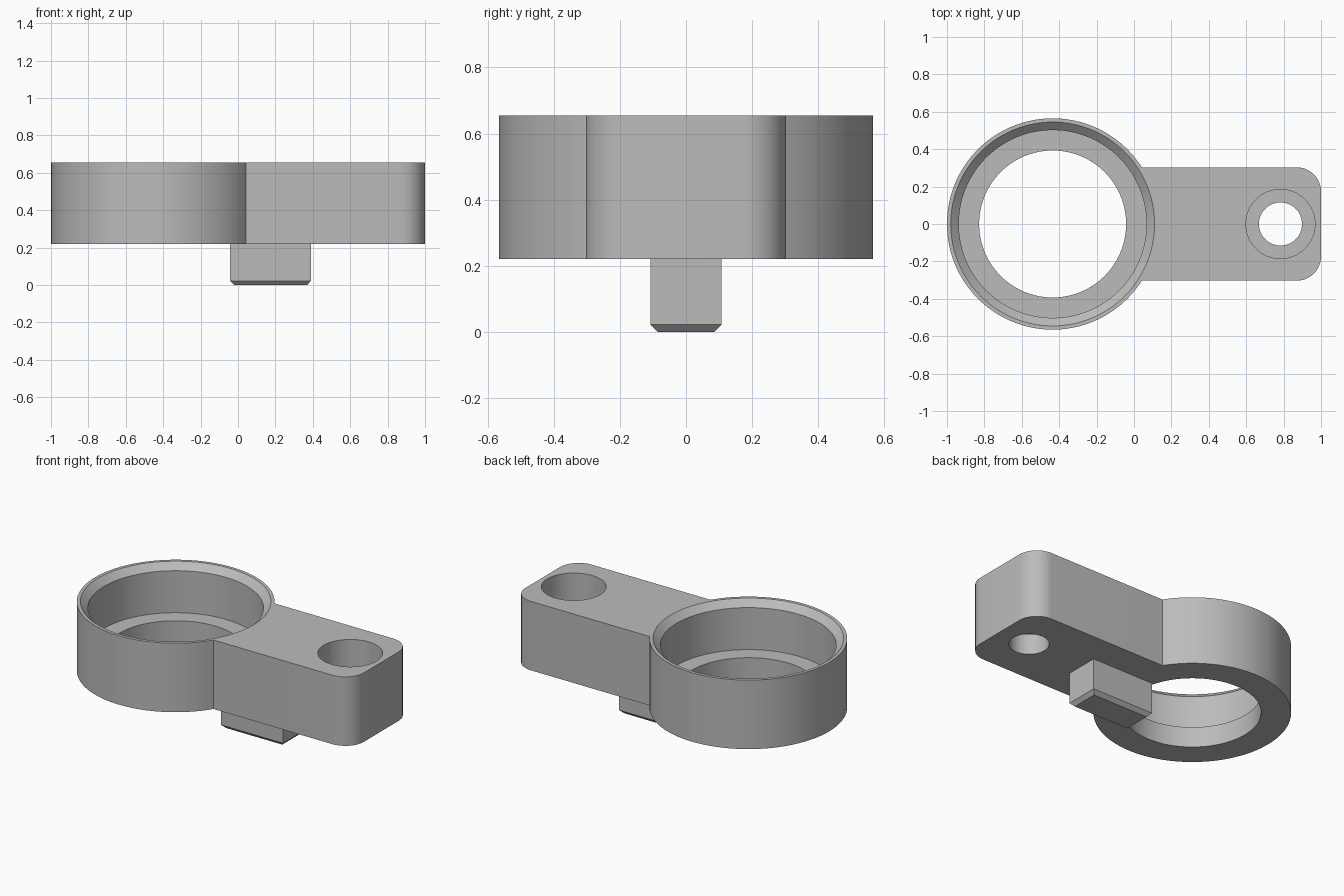
import bpy, bmesh
from math import sin, cos, pi, asin

cube = bpy.data.objects.get("Cube")
if cube:
    bpy.data.objects.remove(cube, do_unlink=True)

BOTTOM, TOP, LEDGE = 0.22, 0.655, 0.35
RING_X, RING_R = -0.435, 0.565
ARM_HALF, CORNER = 0.303, 0.13
HOLE_X = 0.783

grey = bpy.data.materials.new("plain_grey")
grey.use_nodes = True
grey.diffuse_color = (0.5, 0.5, 0.5, 1)
grey.node_tree.nodes["Principled BSDF"].inputs["Base Color"].default_value = (0.5, 0.5, 0.5, 1)


def loft(name, loops):
    """Join stacked loops of points into a closed solid."""
    bm = bmesh.new()
    rows = [[bm.verts.new(p) for p in loop] for loop in loops]
    n = len(rows[0])
    for low, high in zip(rows, rows[1:]):
        for i in range(n):
            j = (i + 1) % n
            bm.faces.new((low[i], low[j], high[j], high[i]))
    bm.faces.new(rows[0][::-1])
    bm.faces.new(rows[-1])
    bmesh.ops.recalc_face_normals(bm, faces=bm.faces)
    mesh = bpy.data.meshes.new(name)
    bm.to_mesh(mesh)
    bm.free()
    mesh.materials.append(grey)
    obj = bpy.data.objects.new(name, mesh)
    bpy.context.collection.objects.link(obj)
    return obj


def arc(x, y, r, start, end, steps):
    return [(x + r * cos(start + (end - start) * i / steps),
             y + r * sin(start + (end - start) * i / steps)) for i in range(steps + 1)]


def turned(name, x, profile):
    """Round solid about a vertical axis, from (radius, height) pairs."""
    return loft(name, [[(*p, z) for p in arc(x, 0, r, 0, 2 * pi, 96)[:-1]]
                       for r, z in profile])


def activate(obj):
    bpy.ops.object.select_all(action='DESELECT')
    obj.select_set(True)
    bpy.context.view_layer.objects.active = obj


# Body: round ring running into a rounded arm
join = asin(ARM_HALF / RING_R)
outline = arc(RING_X, 0, RING_R, join, 2 * pi - join, 96)
outline += arc(1 - CORNER, CORNER - ARM_HALF, CORNER, -pi / 2, 0, 12)
outline += arc(1 - CORNER, ARM_HALF - CORNER, CORNER, 0, pi / 2, 12)
body = loft("ring_and_arm_body", [[(*p, z) for p in outline] for z in (BOTTOM, TOP)])

# Stepped bores: chamfered ring recess and counterbored screw hole
cutters = [
    turned("ring_bore", RING_X, [(0.393, 0.1), (0.393, LEDGE), (0.502, LEDGE),
                                 (0.502, TOP - 0.04), (0.545, TOP), (0.545, 0.8)]),
    turned("screw_bore", HOLE_X, [(0.115, 0.1), (0.115, LEDGE), (0.185, LEDGE), (0.185, 0.8)]),
]
activate(body)
for cutter in cutters:
    cutter.hide_render = True
    mod = body.modifiers.new("bore", 'BOOLEAN')
    mod.operation = 'DIFFERENCE'
    mod.solver = 'EXACT'
    mod.object = cutter
    bpy.ops.object.modifier_apply(modifier=mod.name)
    bpy.data.objects.remove(cutter, do_unlink=True)
bpy.ops.object.shade_smooth_by_angle(angle=pi / 6)


# Locating key under the arm, with a chamfered tip
def rectangle(inset, z):
    x0, x1, y = -0.043 + inset, 0.391 - inset, 0.108 - inset
    return [(x0, -y, z), (x1, -y, z), (x1, y, z), (x0, y, z)]


loft("locating_key", [rectangle(0.022, 0), rectangle(0, 0.023), rectangle(0, BOTTOM)])
